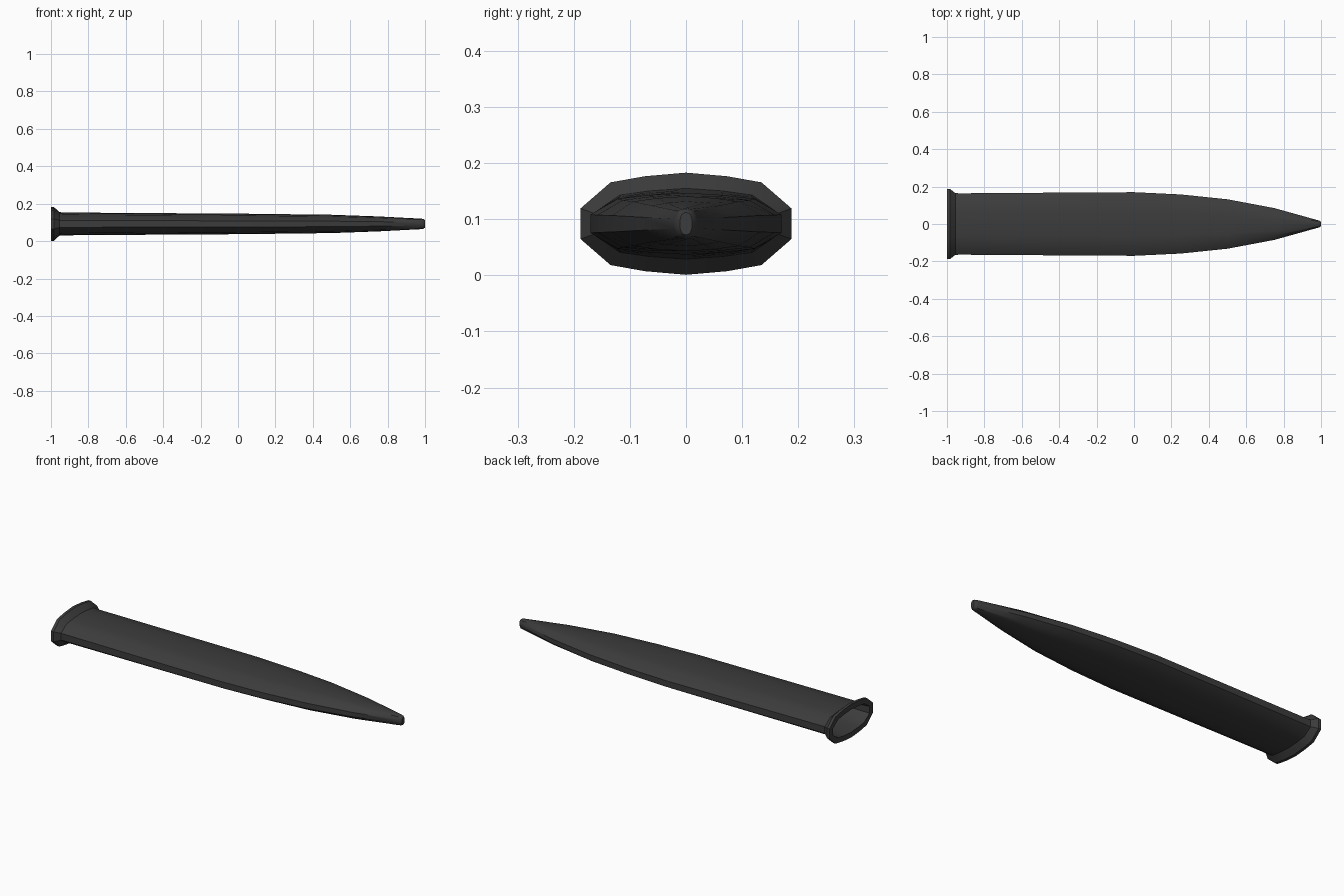
import bpy, bmesh, math

if "Cube" in bpy.data.objects:
    bpy.data.objects.remove(bpy.data.objects["Cube"])

ZC = 0.092
# quarter of the 14-sided cross-section, in units of half width / half height
QUARTER = [(1, 0.3), (0.715, 0.81), (0.388, 0.93)]
SECTION = (QUARTER + [(0, 1)] + [(-y, z) for y, z in reversed(QUARTER)])
SECTION += [(-y, -z) for y, z in SECTION]

# outer stations: x, half width, half height
OUTER = [(-1, 0.188, 0.091), (-0.985, 0.188, 0.091), (-0.955, 0.165, 0.063),
         (-0.93, 0.164, 0.061), (-0.5, 0.167, 0.058), (0, 0.170, 0.055),
         (0.25, 0.158, 0.052), (0.5, 0.132, 0.049), (0.75, 0.085, 0.040),
         (0.98, 0.021, 0.028), (0.992, 0.018, 0.026), (1, 0.011, 0.020)]
# hollow for the blade, from deep inside back to the mouth
INNER = [(0.96, 0.015, 0.020)]
INNER += [(x, w - 0.01, h - 0.008) for x, w, h in reversed(OUTER[3:9])]
INNER += [(-1, 0.158, 0.062)]

bm = bmesh.new()


def ring(x, w, h):
    return [bm.verts.new((x, y * w, ZC + z * h)) for y, z in SECTION]


# one continuous skin: inside bottom -> mouth -> flange -> tip
rings = [ring(*s) for s in INNER + OUTER]
n = len(SECTION)
for a, b in zip(rings, rings[1:]):
    for i in range(n):
        j = (i + 1) % n
        bm.faces.new((a[i], a[j], b[j], b[i]))
bm.faces.new(rings[0])
bm.faces.new(rings[-1])
bmesh.ops.recalc_face_normals(bm, faces=bm.faces)

mesh = bpy.data.meshes.new("scabbard")
bm.to_mesh(mesh)
bm.free()
scabbard = bpy.data.objects.new("scabbard", mesh)
bpy.context.collection.objects.link(scabbard)

# dark leather
mat = bpy.data.materials.new("dark_leather")
mat.diffuse_color = (0.045, 0.045, 0.045, 1)
mat.use_nodes = True
mat.node_tree.nodes["Principled BSDF"].inputs["Base Color"].default_value = mat.diffuse_color
mesh.materials.append(mat)

bpy.context.view_layer.objects.active = scabbard
scabbard.select_set(True)
bpy.ops.object.shade_smooth_by_angle(angle=math.radians(35))
